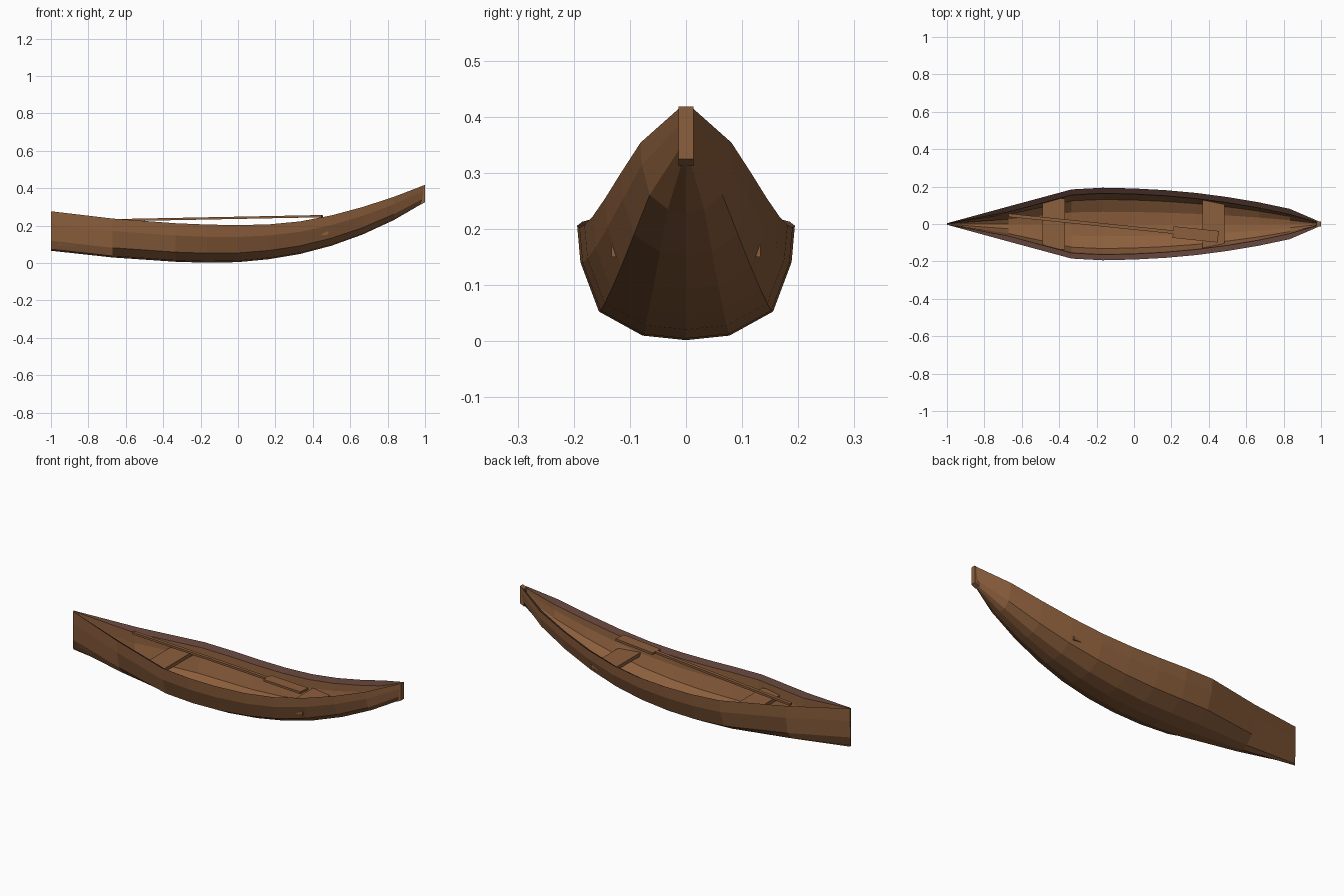
import bpy, bmesh, math
from mathutils import Matrix, Vector

if "Cube" in bpy.data.objects:
    bpy.data.objects.remove(bpy.data.objects["Cube"])

def material(name, rgb):
    m = bpy.data.materials.new(name)
    m.diffuse_color = (*rgb, 1)
    m.use_nodes = True
    m.node_tree.nodes["Principled BSDF"].inputs["Base Color"].default_value = m.diffuse_color
    return m

wood = material("warm wood", (0.258, 0.112, 0.045))
trim = material("dark trim", (0.109, 0.051, 0.038))

def finish(name, bm, mats):
    bmesh.ops.recalc_face_normals(bm, faces=bm.faces)
    me = bpy.data.meshes.new(name)
    bm.to_mesh(me)
    bm.free()
    for m in mats:
        me.materials.append(m)
    ob = bpy.data.objects.new(name, me)
    bpy.context.collection.objects.link(ob)
    return ob

def box(name, size, mat, matrix):
    bm = bmesh.new()
    bmesh.ops.create_cube(bm, size=1)
    bm.transform(matrix @ Matrix.Diagonal((*size, 1)))
    return finish(name, bm, [mat])

# Hull stations: x, half width, keel height, rim height
stations = [
    (-1.0, 0.004, 0.066, 0.277), (-0.67, 0.094, 0.030, 0.238),
    (-0.333, 0.185, 0.007, 0.213), (-0.167, 0.194, 0.002, 0.206),
    (0.0, 0.190, 0.005, 0.203), (0.167, 0.181, 0.021, 0.207),
    (0.333, 0.166, 0.049, 0.223), (0.5, 0.144, 0.093, 0.255),
    (0.667, 0.116, 0.153, 0.300), (0.833, 0.081, 0.230, 0.354),
    (1.0, 0.009, 0.327, 0.418)]
# Half cross-section as fractions of width and height, keel to rim
half = [(0, 0), (0.4, 0.04), (0.8, 0.25), (0.97, 0.68), (1, 1)]
section = [(-a, b) for a, b in reversed(half[1:])] + half

# Hull: outer skin, sloping rim and inner skin in one closed loft
bm = bmesh.new()
rings = []
for x, w, zb, zt in stations:
    wi = max(w - 0.030, 0.002)
    lo, hi = zb + 0.018, zt - 0.018
    if abs(x) == 1:
        hi = zt - 0.002
    pts = [(x, a * w, zb + b * (zt - zb)) for a, b in section]
    pts += [(x, a * wi, lo + b * (hi - lo)) for a, b in reversed(section)]
    rings.append([bm.verts.new(p) for p in pts])
n = len(rings[0])
for r, s in zip(rings, rings[1:]):
    for i in range(n):
        j = (i + 1) % n
        f = bm.faces.new((r[i], r[j], s[j], s[i]))
        f.material_index = 1 if i in (n // 2 - 1, n - 1) else 0
for r in (rings[0], rings[-1]):
    for i in range(n // 2 - 1):
        bm.faces.new((r[i], r[i + 1], r[n - 2 - i], r[n - 1 - i]))
    # solid closure behind the end section
    bm.faces.new(r[n // 2:])
finish("hull", bm, [wood, trim])

# Bow stem post following the bow slope
bm = bmesh.new()
profile = [(0.975, 0.312), (1.0, 0.325), (1.0, 0.418), (0.975, 0.409)]
sides = [[bm.verts.new((x, y, z)) for x, z in profile] for y in (-0.013, 0.013)]
bm.faces.new(sides[0])
bm.faces.new(sides[1])
for i in range(4):
    j = (i + 1) % 4
    bm.faces.new((sides[0][i], sides[0][j], sides[1][j], sides[1][i]))
finish("bow_stem", bm, [wood])

# Seats
for name, x, half_w in (("rear_seat", -0.43, 0.135), ("front_seat", 0.425, 0.133)):
    box(name, (0.12, 2 * half_w, 0.02), wood, Matrix.Translation((x, 0, 0.16)))

# Paddle resting across the boat
start, end = Vector((-0.67, 0.047, 0.229)), Vector((0.45, -0.068, 0.251))
d = end - start
turn = d.to_track_quat('X', 'Z').to_matrix().to_4x4()
def along(t):
    return Matrix.Translation(start + d * t) @ turn
box("paddle_shaft", (d.length * 0.79, 0.018, 0.012), wood, along(0.395))
box("paddle_blade", (d.length * 0.215, 0.062, 0.012), wood, along(0.8925))
